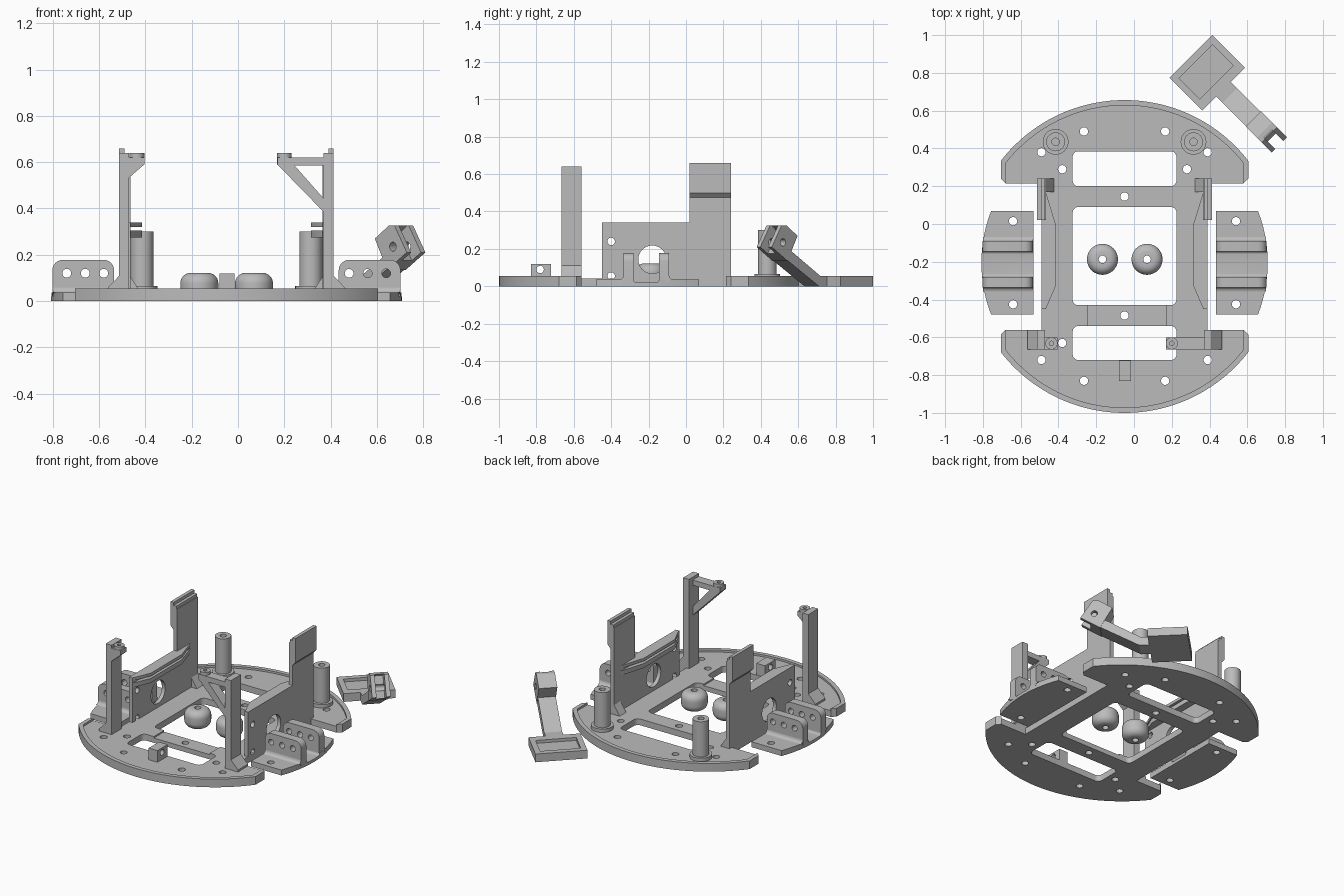
import bpy, bmesh, math
from mathutils import Matrix

cube = bpy.data.objects.get("Cube")
if cube:
    bpy.data.objects.remove(cube, do_unlink=True)

grey = bpy.data.materials.new("matte_grey")
grey.use_nodes = True
grey.diffuse_color = (0.5, 0.5, 0.5, 1)
grey.node_tree.nodes["Principled BSDF"].inputs["Base Color"].default_value = (0.5, 0.5, 0.5, 1)

CX = -0.05          # symmetry plane of the chassis
chassis, linkage = [], []


def prism(name, pts, axis, lo, hi, group=chassis):
    """Extrude a 2D outline along an axis."""
    place = {"x": lambda a, b, h: (h, a, b),
             "y": lambda a, b, h: (a, h, b),
             "z": lambda a, b, h: (a, b, h)}[axis]
    bm = bmesh.new()
    low = [bm.verts.new(place(a, b, lo)) for a, b in pts]
    high = [bm.verts.new(place(a, b, hi)) for a, b in pts]
    bm.faces.new(low)
    bm.faces.new(high)
    for i in range(len(pts)):
        j = (i + 1) % len(pts)
        bm.faces.new((low[i], low[j], high[j], high[i]))
    bmesh.ops.recalc_face_normals(bm, faces=bm.faces)
    mesh = bpy.data.meshes.new(name)
    bm.to_mesh(mesh)
    bm.free()
    ob = bpy.data.objects.new(name, mesh)
    bpy.context.collection.objects.link(ob)
    mesh.materials.append(grey)
    if group is not None:
        group.append(ob)
    return ob


def arc(cx, cy, r, a0, a1, n):
    return [(cx + r * math.cos(a0 + (a1 - a0) * i / n),
             cy + r * math.sin(a0 + (a1 - a0) * i / n)) for i in range(n + 1)]


def circle(cx, cy, r, n=32):
    return arc(cx, cy, r, 0, math.tau, n)[:-1]


def rounded(x0, x1, y0, y1, r):
    q = math.pi / 2
    return (arc(x1 - r, y1 - r, r, 0, q, 5) + arc(x0 + r, y1 - r, r, q, 2 * q, 5)
            + arc(x0 + r, y0 + r, r, 2 * q, 3 * q, 5) + arc(x1 - r, y0 + r, r, 3 * q, 4 * q, 5))


def rect(x0, x1, y0, y1):
    return [(x0, y0), (x1, y0), (x1, y1), (x0, y1)]


def apply(ob, mod):
    bpy.context.view_layer.objects.active = ob
    bpy.ops.object.modifier_apply(modifier=mod.name)


def cut(ob, *args):
    """Subtract an extruded outline and discard the cutter."""
    tool = prism("cutter", *args, group=None)
    mod = ob.modifiers.new("cut", "BOOLEAN")
    mod.operation, mod.solver, mod.object = "DIFFERENCE", "EXACT", tool
    apply(ob, mod)
    bpy.data.objects.remove(tool, do_unlink=True)


def flip(pts, s):
    return [(s * a, b) for a, b in pts]


def span(s, a, b):
    return sorted((s * a, s * b))


# Base plate with side notches, rim pocket, windows and screw holes
def disc_arcs(r, half):
    a = math.acos(half / r)
    return arc(0, -.172, r, a - math.pi, -a, 40), arc(0, -.172, r, a, math.pi - a, 40)


front_arc, rear_arc = disc_arcs(.828, .655)
side = [(.655, -.585), (.63, -.56), (.44, -.56), (.44, .215), (.63, .215), (.655, .24)]
base = prism("base_plate", front_arc + side + rear_arc + flip(side[::-1], -1), "z", 0, .055)
pocket = disc_arcs(.8, .628)
cut(base, pocket[0] + pocket[1], "z", .042, .1)
for y0, y1 in ((.2, .385), (-.43, .09), (-.72, -.54)):
    cut(base, rounded(-.275, .275, y0, y1, .03), "z", -.1, .2)
cut(base, rect(-.195, .22, -.545, -.425), "z", .032, .2)
for x, y in ((.215, .49), (.44, .38), (.33, .29), (.33, -.63), (.44, -.72), (.215, -.83)):
    for s in (-1, 1):
        cut(base, circle(s * x, y, .022, 16), "z", -.1, .2)
for y in (.145, -.485):
    cut(base, circle(0, y, .022, 16), "z", -.1, .2)

# Front tab with a cross hole
tab = prism("front_tab", rect(-.03, .035, -.83, -.722), "z", .02, .12)
cut(tab, circle(-.78, .09, .02, 16), "x", -.2, .2)

# Pair of rounded rollers with bores
for x in (-.117, .119):
    roller = prism("roller", circle(x, -.187, .082, 48), "z", 0, .122)
    bevel = roller.modifiers.new("round", "BEVEL")
    bevel.width, bevel.segments, bevel.angle_limit = .045, 7, math.radians(60)
    apply(roller, bevel)
    cut(roller, circle(x, -.187, .02, 20), "z", -.1, .3)

for s, word in ((-1, "right"), (1, "left")):
    # Side wall, taller panel behind and inner rail
    wall = prism(word + "_wall", [(-.45, .02), (.24, .02), (.24, .62), (.02, .62), (.02, .34), (-.45, .34)],
                 "x", *span(s, .415, .44))
    for y, z, r in ((-.18, .143, .075), (-.4, .24, .02), (-.4, .055, .02)):
        cut(wall, circle(y, z, r), "x", -1, 1)
    panel = [(.42, .47), (.44, .475), (.463, .5), (.463, .66), (.44, .66), (.44, .64), (.42, .64)]
    prism(word + "_wall_panel", flip(panel, s), "y", .02, .24)
    rail = [(.417, -.45), (.365, -.33), (.365, 0), (.417, .17)]
    for z0, z1 in ((.275, .305), (.32, .34)):
        prism(word + "_wall_rail", flip(rail, s), "z", z0, z1)
    prism(word + "_wall_gusset", flip([(.418, .04), (.372, .04), (.418, .11)], s), "y", .17, .24)

    # Rear standoff
    post = prism(word + "_standoff", circle(s * .365, .435, .05), "z", .03, .3)
    cut(post, circle(s * .365, .435, .02, 16), "z", .2, .4)
    prism(word + "_standoff_foot", circle(s * .365, .435, .068), "z", .03, .065)

    # Front post with foot gusset, arm and locating nub
    prism(word + "_front_post", flip([(.42, .02), (.515, .02), (.515, .055), (.463, .11),
                                      (.463, .64), (.42, .64)], s), "y", -.665, -.56)
    if s > 0:
        arm = prism("left_post_arm", [(.43, .62), (.22, .62), (.22, .59), (.43, .375)], "y", -.665, -.6)
        cut(arm, [(.295, .585), (.423, .585), (.423, .44)], "y", -1, 0)
        nub_x = .25
    else:
        prism("right_post_arm", [(-.43, .62), (-.355, .62), (-.355, .59), (-.43, .525)], "y", -.665, -.6)
        nub_x = -.387
    nub = prism(word + "_post_nub", circle(nub_x, -.632, .032, 24), "z", .59, .64)
    cut(nub, circle(nub_x, -.632, .012, 12), "z", .61, .7)

    # Outboard bracket: curved plate with two drilled lugs
    bow = math.asin(.275 / .758)
    plate = prism(word + "_bracket_plate", flip([(.483, -.48)] + arc(0, -.205, .758, -bow, bow, 12)
                                                + [(.483, .07)], s), "z", 0, .036)
    cut(plate, rounded(-.28, -.145, .02, .2, .015), "x", *span(s, .4, .9))
    for y in (.015, -.425):
        cut(plate, circle(s * .59, y, .022, 16), "z", -.1, .2)
    q = math.pi / 2
    lug_outline = [(.485, .02), (.752, .02)] + arc(.707, .133, .045, 0, q, 6) + arc(.53, .133, .045, q, 2 * q, 6)
    for y0, y1, edge, d in ((-.335, -.28, -.335, -1), (-.145, -.09, -.09, 1)):
        lug = prism(word + "_bracket_lug", flip(lug_outline, s), "y", y0, y1)
        for x in (.53, .61, .69):
            cut(lug, circle(s * x, .12, .019, 20), "y", -1, 1)
        fillet = [(edge, .03)] + [(edge + d * (.022 - .022 * math.sin(t * q / 4)),
                                   .058 - .022 * math.cos(t * q / 4)) for t in range(5)]
        prism(word + "_lug_fillet", fillet, "x", *span(s, .485, .75))

# Detached linkage: recessed pad, inclined arm and forked head
pad = prism("linkage_pad", rect(-.122, .122, -.16, .16), "z", 0, .055, linkage)
cut(pad, rect(-.085, .07, -.125, .125), "z", .035, .2)
prism("linkage_arm", [(.1, 0), (.18, 0), (.46, .162), (.43, .212), (.17, .055), (.1, .055)],
      "y", -.055, .055, linkage)
head = prism("linkage_head", [(.42, .135), (.54, .21), (.465, .326), (.43, .326), (.345, .27)],
             "y", -.057, .057, linkage)
cut(head, [(.5, .14), (.6, .21), (.5, .36), (.42, .3)], "y", -.03, .03)
cut(head, circle(.455, .235, .02, 20), "y", -1, 1)

# Place the groups and shade
for ob in chassis:
    ob.data.transform(Matrix.Translation((CX, 0, 0)))
for ob in linkage:
    ob.data.transform(Matrix.Translation((.3875, .8, 0)) @ Matrix.Rotation(-math.pi / 4, 4, "Z"))
bpy.ops.object.select_all(action="DESELECT")
for ob in chassis + linkage:
    ob.select_set(True)
bpy.context.view_layer.objects.active = base
bpy.ops.object.shade_smooth_by_angle(angle=math.radians(30))
